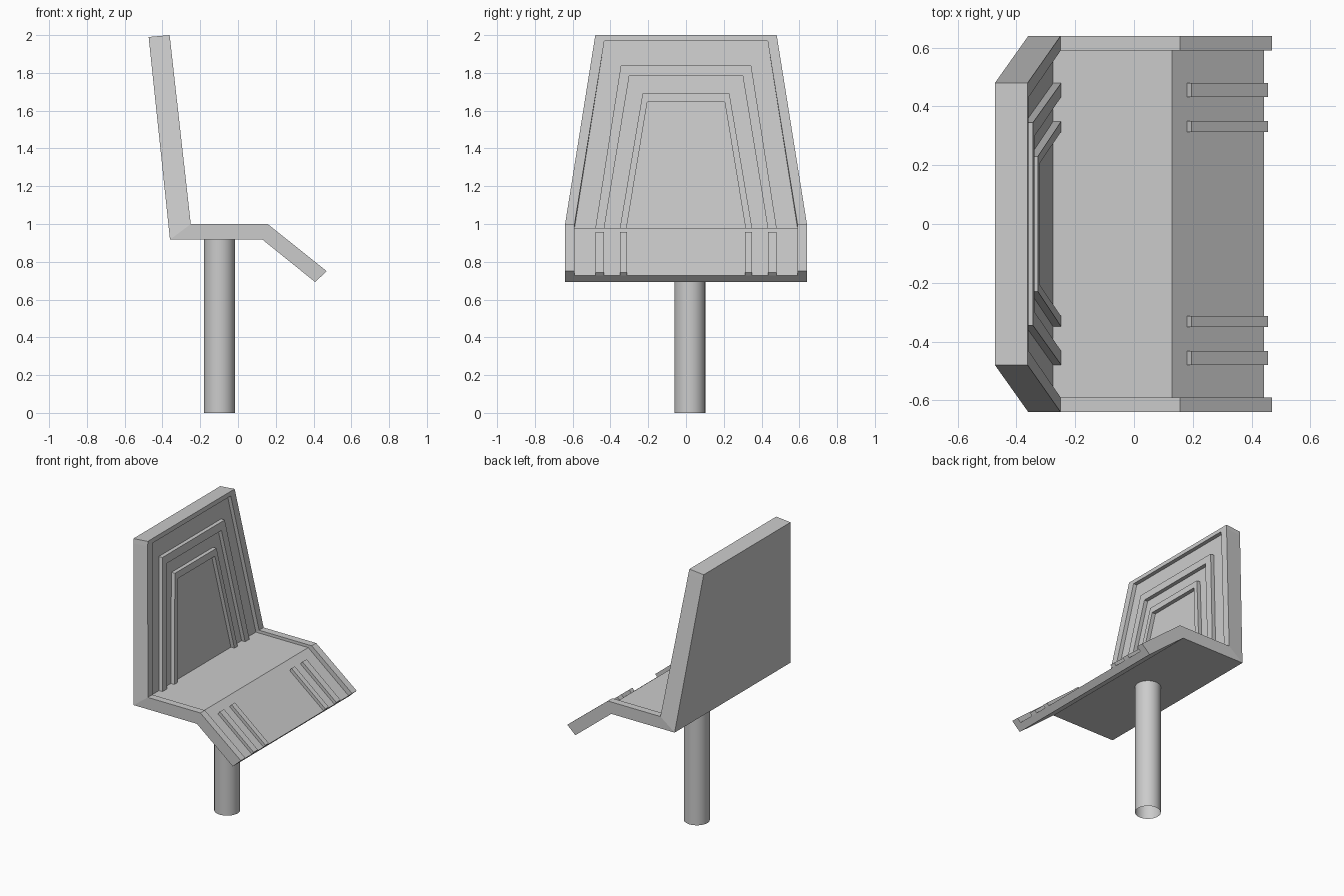
import bpy, bmesh, math
from mathutils import Vector

if "Cube" in bpy.data.objects:
    bpy.data.objects.remove(bpy.data.objects["Cube"])

grey = bpy.data.materials.new("light grey plastic")
grey.diffuse_color = (0.6, 0.6, 0.6, 1)
grey.use_nodes = True
grey.node_tree.nodes["Principled BSDF"].inputs["Base Color"].default_value = grey.diffuse_color


def finish(name, bm):
    me = bpy.data.meshes.new(name)
    bm.to_mesh(me)
    bm.free()
    me.materials.append(grey)
    ob = bpy.data.objects.new(name, me)
    bpy.context.collection.objects.link(ob)
    return ob


def loft(name, sections):
    """Skin a solid through equal-length point rings and cap both ends."""
    bm = bmesh.new()
    rings = [[bm.verts.new(p) for p in s] for s in sections]
    for a, b in zip(rings, rings[1:]):
        n = len(a)
        for i in range(n):
            j = (i + 1) % n
            bm.faces.new((a[i], a[j], b[j], b[i]))
    bm.faces.new(rings[0])
    bm.faces.new(rings[-1])
    bmesh.ops.remove_doubles(bm, verts=bm.verts, dist=0.0005)
    bmesh.ops.dissolve_degenerate(bm, edges=bm.edges, dist=0.0001)
    bmesh.ops.recalc_face_normals(bm, faces=bm.faces)
    return finish(name, bm)


def station(under, rim, floor, outer, inner):
    """U-shaped cross-section: raised rims either side of a sunken floor."""
    right = [(under, outer), (rim, outer), (rim, inner), (floor, inner)]
    pts = [(p[0], w, p[1]) for p, w in right]
    return pts + [(x, -y, z) for x, y, z in reversed(pts)]


# Shell: backrest, seat and drooping front flap
def rim_x(z):
    return -0.25 - 0.112 * (z - 1)


def floor_x(z):
    return rim_x(z) - 0.027


top_rim = (rim_x(1.97), 1.97)
loft("seat_shell", [
    station((-0.473, 1.99), (-0.362, 2.0), (-0.362, 2.0), 0.48, 0.43),
    station((-0.470, 1.96), top_rim, top_rim, 0.485, 0.432),
    station((-0.470, 1.96), top_rim, (floor_x(1.97), 1.97), 0.485, 0.432),
    station((-0.36, 0.917), (-0.25, 1.0), (-0.275, 0.98), 0.64, 0.59),
    station((0.13, 0.917), (0.157, 1.0), (0.13, 0.98), 0.64, 0.59),
    station((0.408, 0.693), (0.47, 0.75), (0.443, 0.727), 0.64, 0.59),
])


# Nested raised frames on the backrest: (bottom half-width, top half-width, top z)
def frame(name, outer, inner):
    def path(f):
        b, t, z = f
        return [(-b, 0.978), (-t, z), (t, z), (b, 0.978)]
    loft(name, [[(floor_x(zo) - 0.002, yo, zo), (rim_x(zo), yo, zo),
                 (rim_x(zi), yi, zi), (floor_x(zi) - 0.002, yi, zi)]
                for (yo, zo), (yi, zi) in zip(path(outer), path(inner))])


frame("outer_back_frame", (0.48, 0.345, 1.84), (0.433, 0.30, 1.785))
frame("inner_back_frame", (0.35, 0.23, 1.69), (0.315, 0.205, 1.645))

# Raised ribs on the front flap
rib = [(0.18, 0.939), (0.195, 0.958), (0.457, 0.744), (0.443, 0.727)]
for side, label in ((-1, "front"), (1, "rear")):
    for n, (y0, y1) in enumerate(((0.433, 0.48), (0.313, 0.35))):
        loft(f"{label}_flap_rib_{n + 1}",
             [[(x, side * y, z) for x, z in rib] for y in (y0, y1)])

# Hollow support post
bm = bmesh.new()
bmesh.ops.create_cone(bm, cap_ends=False, segments=32,
                      radius1=0.082, radius2=0.082, depth=0.917)
bmesh.ops.translate(bm, verts=bm.verts, vec=Vector((-0.098, 0.02, 0.4585)))
for f in bm.faces:
    f.smooth = True
finish("support_post", bm)
